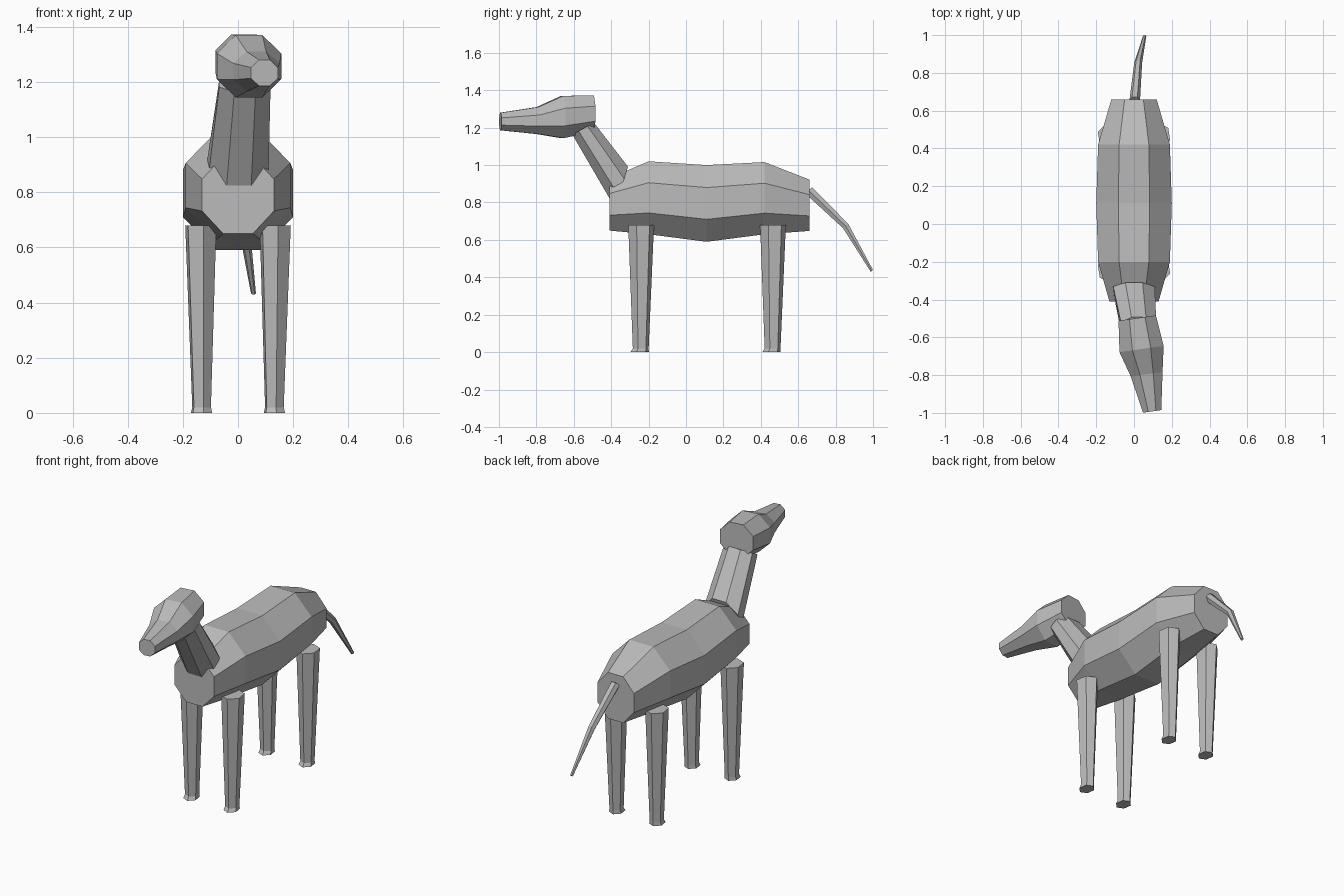
import bpy
import bmesh
from math import cos, sin, pi, radians
from mathutils import Vector

cube = bpy.data.objects.get("Cube")
if cube:
    bpy.data.objects.remove(cube, do_unlink=True)

grey = bpy.data.materials.new("plain grey")
grey.use_nodes = True
tint = (0.5, 0.5, 0.5, 1)
grey.diffuse_color = tint
grey.node_tree.nodes["Principled BSDF"].inputs["Base Color"].default_value = tint

X, Y, Z = Vector((1, 0, 0)), Vector((0, 1, 0)), Vector((0, 0, 1))


def ring(center, width, height, right=X, up=Z, sides=8, phase=pi / 8):
    """Polygon outline spanned by two axes; width and height are circumradii."""
    angles = [phase + 2 * pi * i / sides for i in range(sides)]
    return [Vector(center) + right * width * cos(a) + up * height * sin(a) for a in angles]


def loft(name, rings):
    """Join successive outlines into a closed, flat-shaded tube."""
    bm = bmesh.new()
    loops = [[bm.verts.new(p) for p in r] for r in rings]
    n = len(loops[0])
    for a, b in zip(loops, loops[1:]):
        for i in range(n):
            j = (i + 1) % n
            bm.faces.new((a[i], a[j], b[j], b[i]))
    bm.faces.new(loops[0])
    bm.faces.new(loops[-1])
    bmesh.ops.recalc_face_normals(bm, faces=bm.faces)
    mesh = bpy.data.meshes.new(name)
    bm.to_mesh(mesh)
    bm.free()
    mesh.materials.append(grey)
    obj = bpy.data.objects.new(name, mesh)
    bpy.context.collection.objects.link(obj)
    return obj


flat = 1 / cos(pi / 8)  # octagon half-width to circumradius

# Body: y, centre height, half width, half height
body = [(-0.41, 0.79, 0.13, 0.14), (-0.2, 0.825, 0.19, 0.195), (0.11, 0.795, 0.2, 0.205),
        (0.42, 0.823, 0.19, 0.193), (0.66, 0.785, 0.12, 0.137)]
loft("body", [ring((0, y, z), w * flat, h * flat) for y, z, w, h in body])

# Neck: leans forward and slightly to the left
low_up = Vector((0, 0.3, 0.95)).normalized()
high_up = Vector((0, 0.88, 0.48)).normalized()
loft("neck", [ring((0, -0.345, 0.882), 0.11 * flat, 0.115 * flat, up=low_up),
              ring((0.025, -0.55, 1.195), 0.093 * flat, 0.066 * flat, up=high_up)])

# Head: x, y, z, half width, half height, all turned a little to the left
turn = Vector((cos(radians(8)), sin(radians(8)), 0))
head = [(0.017, -0.498, 1.275, 0.1, 0.097), (0.04, -0.662, 1.257, 0.118, 0.113),
        (0.067, -0.795, 1.238, 0.085, 0.072), (0.096, -0.992, 1.233, 0.049, 0.047)]
loft("head", [ring((x, y, z), w * flat, h * flat, right=turn) for x, y, z, w, h in head])

# Legs: six-sided and tapered, with a small flared foot
for side, s in (("left", 1), ("right", -1)):
    for end, y in (("front", -0.24), ("back", 0.465)):
        outlines = [((s * 0.135, y, 0.68), 0.06, 0.07),
                    ((s * 0.132, y - 0.002, 0.02), 0.036, 0.043),
                    ((s * 0.132, y - 0.008, 0), 0.041, 0.05)]
        loft(f"{end}_{side}_leg",
             [ring(c, w, h, up=Y, sides=6, phase=radians(-20)) for c, w, h in outlines])

# Tail: thin, drooping backwards and to the left
slope = Vector((0, 0.75, 0.66)).normalized()
tail = [((0.004, 0.655, 0.865), 0.028), ((0.022, 0.853, 0.675), 0.021),
        ((0.056, 0.994, 0.434), 0.009)]
loft("tail", [ring(c, r, r, up=slope, sides=6, phase=0) for c, r in tail])
